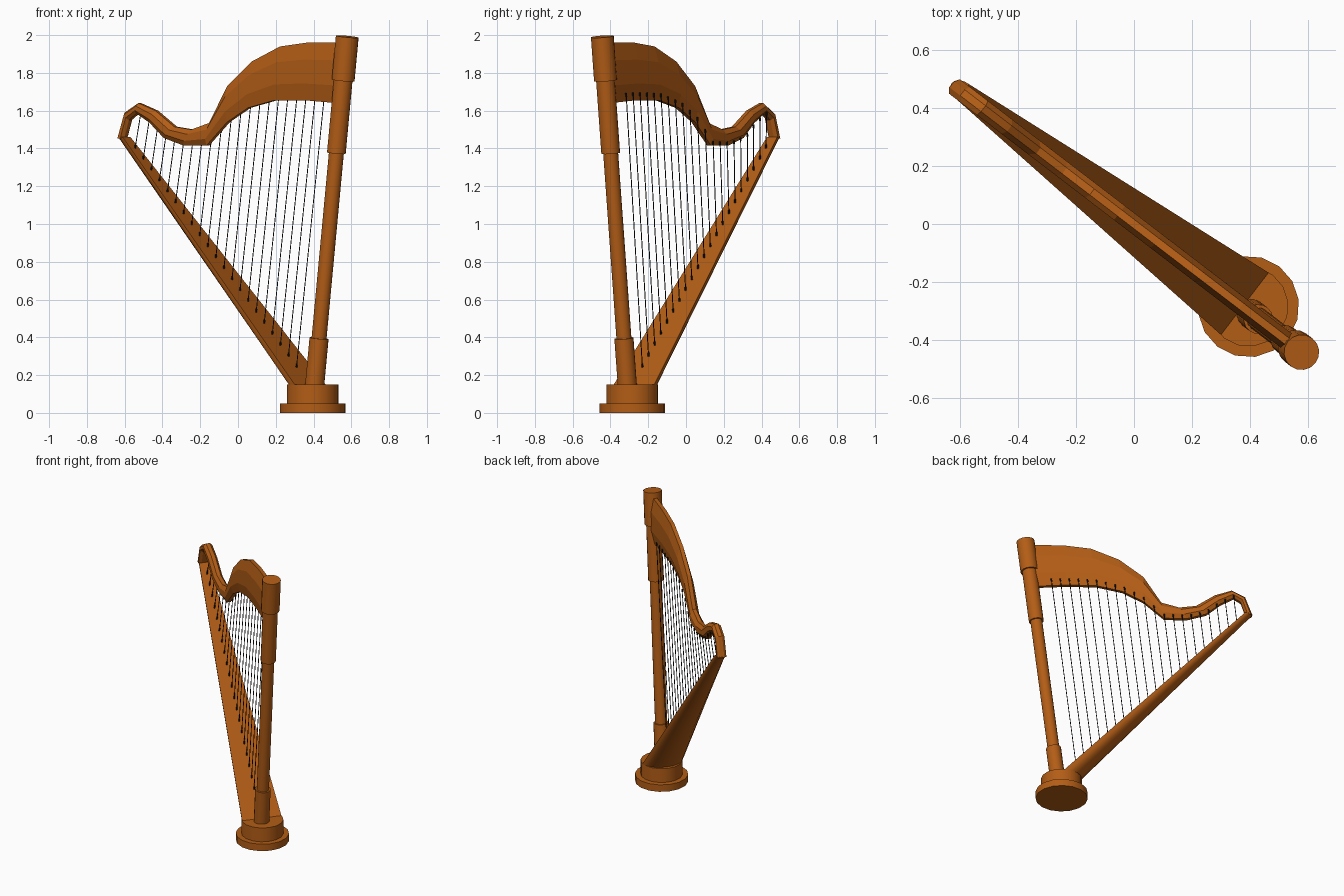
import bpy, bmesh, math
from mathutils import Vector

if "Cube" in bpy.data.objects:
    bpy.data.objects.remove(bpy.data.objects["Cube"])

# Harp plane: s runs along the plane, t across it
U = Vector((0.794, -0.608, 0))
N = Vector((0.608, 0.794, 0))
UP = Vector((0, 0, 1))


def P(s, t, z):
    return U * s + N * t + UP * z


def material(name, rgb):
    m = bpy.data.materials.new(name)
    m.diffuse_color = (*rgb, 1)
    m.use_nodes = True
    m.node_tree.nodes["Principled BSDF"].inputs["Base Color"].default_value = m.diffuse_color
    return m


WOOD = material("wood", (0.45, 0.11, 0.008))
BLACK = material("string_black", (0.01, 0.01, 0.01))


def finish(name, bm, mat, smooth=True):
    bmesh.ops.recalc_face_normals(bm, faces=bm.faces[:])
    me = bpy.data.meshes.new(name)
    bm.to_mesh(me)
    bm.free()
    ob = bpy.data.objects.new(name, me)
    bpy.context.collection.objects.link(ob)
    me.materials.append(mat)
    if smooth:
        bpy.ops.object.select_all(action='DESELECT')
        ob.select_set(True)
        bpy.context.view_layer.objects.active = ob
        bpy.ops.object.shade_smooth_by_angle(angle=math.radians(35))
    return ob


def loft(bm, rings):
    """Skin a list of closed rings and cap both ends."""
    loops = [[bm.verts.new(p) for p in r] for r in rings]
    n = len(loops[0])
    for a, b in zip(loops, loops[1:]):
        for i in range(n):
            j = (i + 1) % n
            bm.faces.new((a[i], a[j], b[j], b[i]))
    bm.faces.new(loops[0][::-1])
    bm.faces.new(loops[-1])


def rod(bm, a, b, r, sides=16):
    """Cylinder between two points."""
    d = (b - a).normalized()
    side = d.cross(N).normalized()
    other = d.cross(side)
    angs = [math.tau * i / sides for i in range(sides)]
    loft(bm, [[c + (side * math.cos(k) + other * math.sin(k)) * r for k in angs]
              for c in (a, b)])


# Round stepped foot
BASE = Vector((0.395, -0.285, 0))
for name, z0, z1, r in (("foot_disc", 0, 0.05, 0.175), ("foot_drum", 0.05, 0.15, 0.138)):
    bm = bmesh.new()
    rod(bm, BASE + UP * z0, BASE + UP * z1, r)
    finish(name, bm, WOOD)


# Leaning pillar with sleeves
LEAN = 0.1177


def axis(z):
    return P(0.5116 + LEAN * (z - 0.15), 0, z)


for name, z0, z1, r in (("pillar_shaft", 0.3, 1.45, 0.04),
                        ("pillar_lower_sleeve", 0.13, 0.395, 0.051),
                        ("pillar_upper_sleeve", 1.375, 1.80, 0.05),
                        ("pillar_capital", 1.76, 1.992, 0.061)):
    bm = bmesh.new()
    rod(bm, axis(z0), axis(z1), r)
    finish(name, bm, WOOD)

# Tapered soundbox: flat board towards the strings, rounded back
S_TOP, Z_TOP, S_BOT, Z_BOT = -0.745, 1.46, 0.48, 0.14


def board_z(s):
    return Z_TOP + (Z_BOT - Z_TOP) * (s - S_TOP) / (S_BOT - S_TOP)


def half_round(s, t, z, w, d, n=10):
    return [P(s - d * math.sin(math.pi * i / n), t + w * math.cos(math.pi * i / n), z)
            for i in range(n + 1)]


bm = bmesh.new()
loft(bm, [half_round(S_BOT, 0.014, Z_BOT, 0.136, 0.10),
          half_round(S_TOP, 0.003, Z_TOP, 0.034, 0.05)])
finish("soundbox", bm, WOOD)

# Curved neck: upper x, upper z, lower x, lower z as seen from the front
STATIONS = [(-0.630, 1.455, -0.595, 1.45), (-0.592, 1.59, -0.57, 1.55),
            (-0.52, 1.64, -0.53, 1.585), (-0.43, 1.60, -0.46, 1.535),
            (-0.33, 1.515, -0.385, 1.455), (-0.24, 1.50, -0.28, 1.415),
            (-0.145, 1.535, -0.16, 1.415), (-0.05, 1.73, -0.05, 1.54),
            (0.08, 1.86, 0.06, 1.615), (0.23, 1.94, 0.20, 1.655),
            (0.37, 1.96, 0.36, 1.655), (0.54, 1.96, 0.53, 1.64)]
OCT = [(1, .414), (.414, 1), (-.414, 1), (-1, .414),
       (-1, -.414), (-.414, -1), (.414, -1), (1, -.414)]
rings = []
for xa, za, xb, zb in STATIONS:
    a, b = P(xa / U.x, 0, za), P(xb / U.x, 0, zb)
    mid, half = (a + b) / 2, (a - b) / 2
    rings.append([mid + N * (0.031 * p) + half * q for p, q in OCT])
bm = bmesh.new()
loft(bm, rings)
finish("neck", bm, WOOD, smooth=False)


# Strings, parallel to the pillar, with small pegs at both ends
def neck_low(s):
    pts = [(x / U.x, z) for _, _, x, z in STATIONS[2:]]
    if s <= pts[0][0]:
        return pts[0][1]
    for (s0, z0), (s1, z1) in zip(pts, pts[1:]):
        if s <= s1:
            return z0 + (z1 - z0) * (s - s0) / (s1 - s0)
    return pts[-1][1]


COUNT = 21
strings, pegs = bmesh.new(), bmesh.new()
for i in range(COUNT):
    s0 = -0.69 + (0.386 + 0.69) * i / (COUNT - 1)
    z0 = board_z(s0)
    z1 = 1.5
    for _ in range(8):
        s1 = s0 + LEAN * (z1 - z0)
        z1 = neck_low(s1) + 0.01 + 0.035 * (i / (COUNT - 1))
    a, b = P(s0, 0.005, z0), P(s1, 0.027, z1)
    rod(strings, a, b, 0.0025, 6)
    d = (b - a).normalized() * 0.02
    rod(pegs, a, a + d, 0.005, 6)
    rod(pegs, b - d, b, 0.005, 6)
finish("strings", strings, BLACK)
finish("string_pegs", pegs, BLACK)
